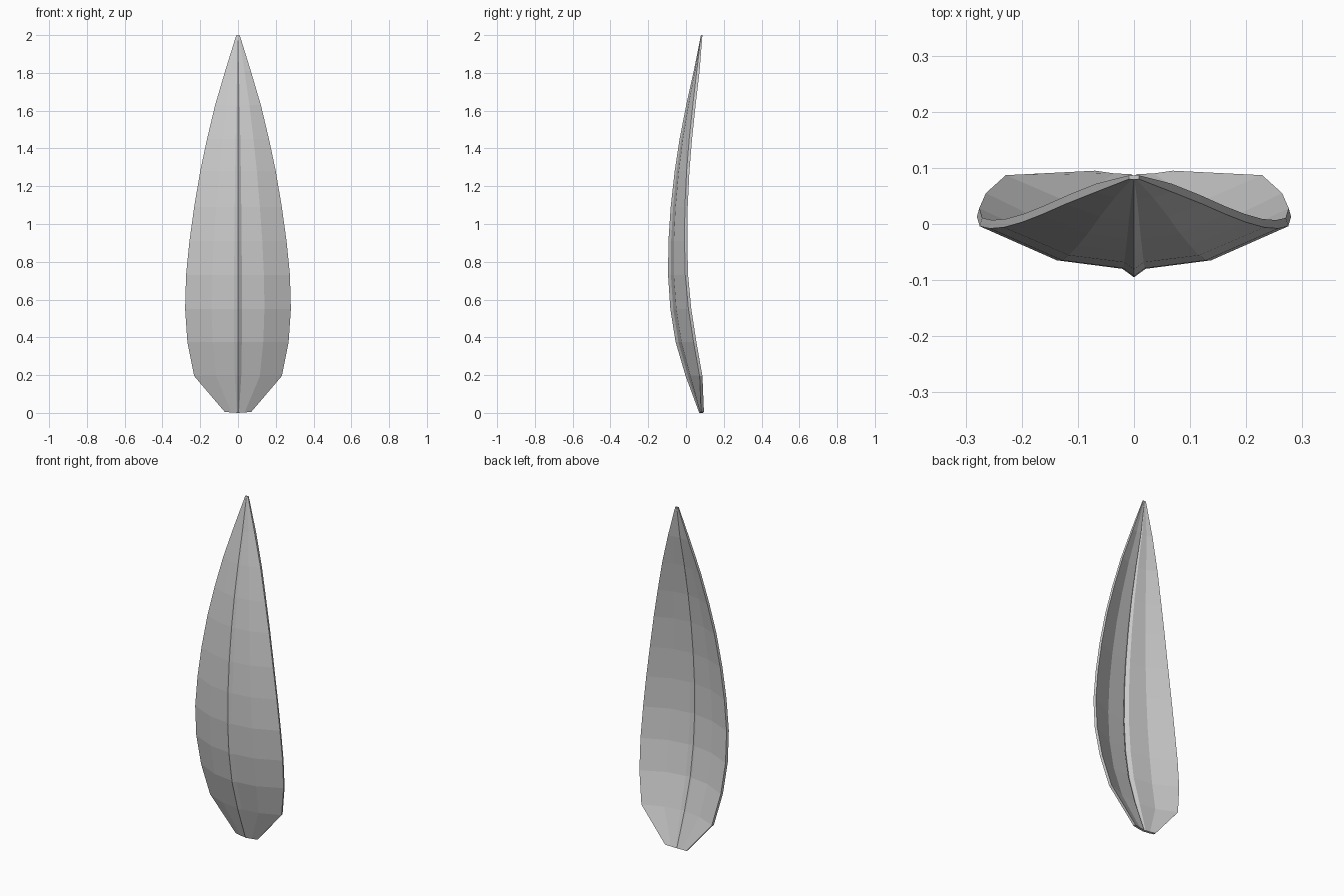
import bpy, bmesh

if "Cube" in bpy.data.objects:
    bpy.data.objects.remove(bpy.data.objects["Cube"])

# Stations up the leaf: height, half width, keel y, rim y (front surface)
stations = [
    (0.005, 0.07, 0.070, 0.080), (0.195, 0.232, -0.002, 0.072),
    (0.375, 0.268, -0.055, 0.040), (0.55, 0.28, -0.083, 0.013),
    (0.73, 0.275, -0.095, -0.004), (0.91, 0.257, -0.093, -0.008),
    (1.09, 0.232, -0.081, -0.006), (1.28, 0.200, -0.060, 0.003),
    (1.45, 0.164, -0.034, 0.017), (1.63, 0.121, 0.001, 0.036),
    (1.81, 0.068, 0.041, 0.057), (2.0, 0.009, 0.079, 0.080),
]
T = 0.015  # blade thickness


def section(z, w, keel, rim):
    """Closed cross-section: front left to right, then back right to left."""
    web = keel + 0.055 * w
    mid = web + 0.2 * (rim - web)
    half = [(0.075 * w, web), (0.5 * w, mid), (w, rim)]
    front = [(-x, y) for x, y in reversed(half)] + [(0, keel)] + half
    # rim leans inward slightly on the back
    back = [(x * 0.985, y + T * (0.45 if z > 1.95 else 1)) for x, y in reversed(front)]
    zz = lambda x: z + (0.005 * abs(x) / w if z < 0.1 else 0) - (0.005 if z < 0.1 else 0)
    return [(x, y, zz(x)) for x, y in front + back]


# Leaf blade: loft the sections and cap both ends
bm = bmesh.new()
rings = [[bm.verts.new(p) for p in section(*s)] for s in stations]
n = len(rings[0])
for a, b in zip(rings, rings[1:]):
    for i in range(n):
        j = (i + 1) % n
        bm.faces.new((a[i], a[j], b[j], b[i]))
for r in (rings[0], rings[-1]):
    for i in range(n // 2 - 1):
        bm.faces.new((r[i], r[i + 1], r[n - 2 - i], r[n - 1 - i]))
bmesh.ops.recalc_face_normals(bm, faces=bm.faces)
mesh = bpy.data.meshes.new("leaf_blade")
bm.to_mesh(mesh)
bm.free()
leaf = bpy.data.objects.new("leaf_blade", mesh)
bpy.context.collection.objects.link(leaf)
